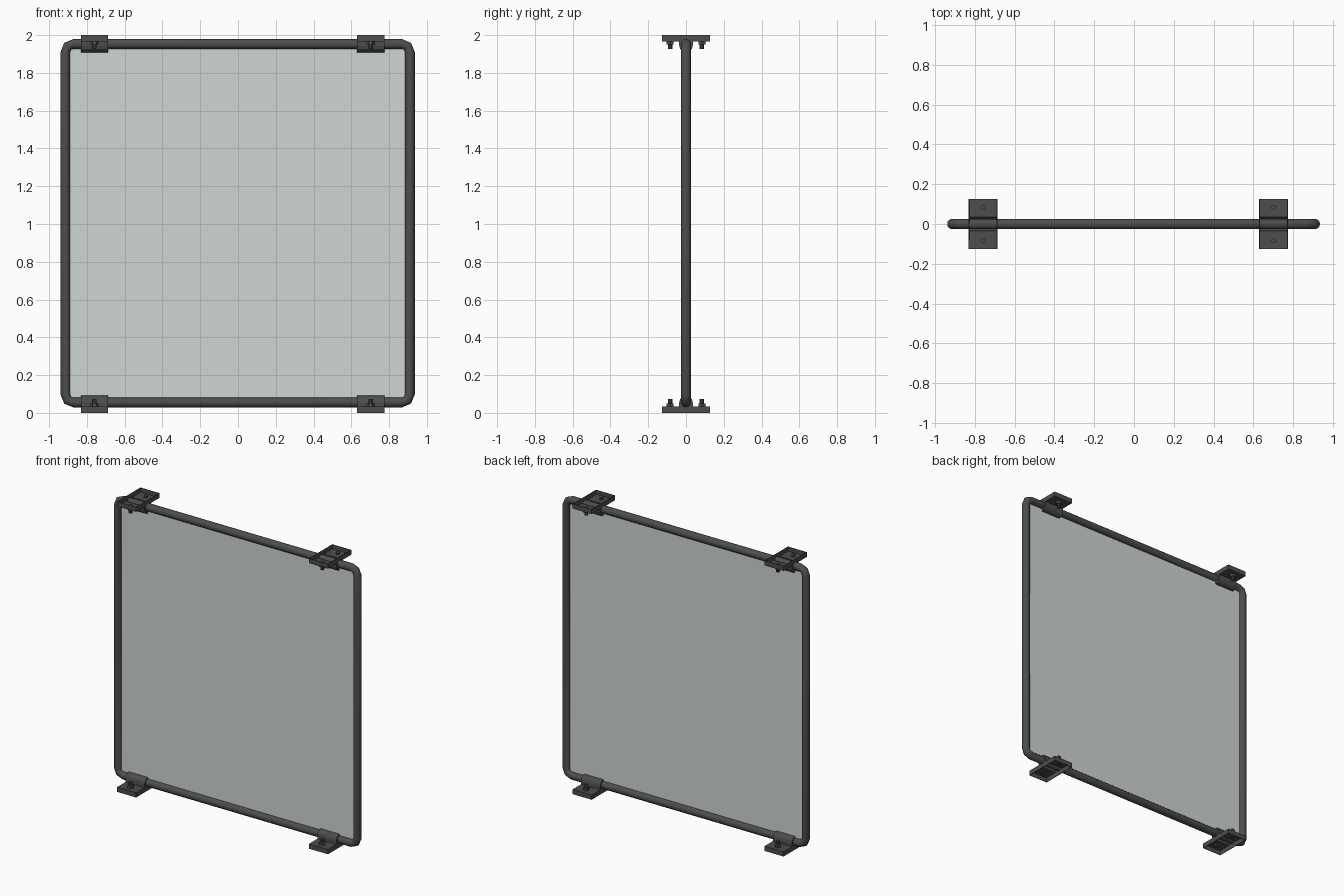
import bpy, bmesh, math
from mathutils import Matrix, Vector

if "Cube" in bpy.data.objects:
    bpy.data.objects.remove(bpy.data.objects["Cube"])


def material(name, rgba):
    m = bpy.data.materials.new(name)
    m.diffuse_color = rgba
    m.use_nodes = True
    m.node_tree.nodes["Principled BSDF"].inputs["Base Color"].default_value = m.diffuse_color
    return m


DARK = material("dark grey metal", (0.075, 0.075, 0.075, 1))
GLASS = material("pale grey green glass", (0.62, 0.67, 0.655, 0.6))


def finish(name, bm, mat, smooth=None):
    bmesh.ops.recalc_face_normals(bm, faces=bm.faces[:])
    me = bpy.data.meshes.new(name)
    bm.to_mesh(me)
    bm.free()
    me.materials.append(mat)
    ob = bpy.data.objects.new(name, me)
    bpy.context.collection.objects.link(ob)
    if smooth:
        bpy.context.view_layer.objects.active = ob
        ob.select_set(True)
        bpy.ops.object.shade_smooth_by_angle(angle=math.radians(smooth))
        ob.select_set(False)
    return ob


# Tubular frame: round section swept around a rounded rectangle
HX, HZ, CZ, R, CORNER, SIDES, STEPS = 0.912, 0.949, 1.004, 0.0258, 0.042, 14, 2
bm = bmesh.new()
rings = []
for q, (sx, sz) in enumerate([(1, 1), (-1, 1), (-1, -1), (1, -1)]):
    for s in range(STEPS + 1):
        a = math.pi / 2 * (q + s / STEPS)
        n = Vector((math.cos(a), 0, math.sin(a)))
        c = Vector((sx * (HX - CORNER), 0, CZ + sz * (HZ - CORNER))) + n * CORNER
        ring = []
        for k in range(SIDES):
            t = 2 * math.pi * k / SIDES
            ring.append(bm.verts.new(c + n * R * math.cos(t) + Vector((0, R * math.sin(t), 0))))
        rings.append(ring)
for i, a in enumerate(rings):
    b = rings[(i + 1) % len(rings)]
    for k in range(SIDES):
        j = (k + 1) % SIDES
        bm.faces.new((a[k], a[j], b[j], b[k]))
finish("tube_frame", bm, DARK, 50).location.x = -0.002

# Glass sheet
bm = bmesh.new()
bm.faces.new([bm.verts.new((x * (HX - 0.015), 0, CZ + z * (HZ - 0.015)))
              for x, z in ((-1, -1), (1, -1), (1, 1), (-1, 1))])
finish("glass_panel", bm, GLASS)


def cylinder(bm, y, z0, z1, r, n):
    bmesh.ops.create_cone(bm, cap_ends=True, segments=n, radius1=r, radius2=r, depth=z1 - z0,
                          matrix=Matrix.Translation((0, y, (z0 + z1) / 2)) @ Matrix.Rotation(math.pi / 2, 4, 'Z'))


def place(ob, x, top):
    # upper clamps are turned over and hang from the top plane
    ob.location = (x, 0, 2.0 if top else 0.0)
    ob.rotation_euler.x = math.pi if top else 0


def clamp(side, x, top):
    name = ("upper_" if top else "lower_") + side
    W, T, Y1, RO = 0.0725, 0.033, 0.127, 0.036
    tube_z = CZ - HZ
    # hollow shell: two feet joined by a saddle over the tube, open on the mounting side
    arc = [(RO * math.cos(math.pi * k / 6), tube_z + RO * math.sin(math.pi * k / 6)) for k in range(7)]
    profile = [(Y1, 0), (Y1, T), (RO, T)] + arc + [(-RO, T), (-Y1, T), (-Y1, 0)]
    bm = bmesh.new()
    a, b = [[bm.verts.new((s * W, y, z)) for y, z in profile] for s in (-1, 1)]
    for k in range(len(profile) - 1):
        bm.faces.new((a[k], b[k], b[k + 1], a[k + 1]))
    for e in (a, b):
        # end walls: foot strip and saddle end
        bm.faces.new((e[0], e[1], e[2], e[-3], e[-2], e[-1]))
        bm.faces.new(e[2:-2])
    ob = finish("clamp_" + name, bm, DARK)
    mod = ob.modifiers.new("thickness", 'SOLIDIFY')
    mod.thickness, mod.offset = 0.005, -1
    place(ob, x, top)

    # nuts and bolt shanks
    bm = bmesh.new()
    for y in (-0.084, 0.084):
        cylinder(bm, y, T - 0.002, 0.051, 0.022, 6)
        cylinder(bm, y, 0.018, 0.074, 0.012, 10)
    place(finish("bolts_" + name, bm, DARK), x, top)


for side, x in (("left", -0.76), ("right", 0.702)):
    clamp(side, x, False)
    clamp(side, x, True)
